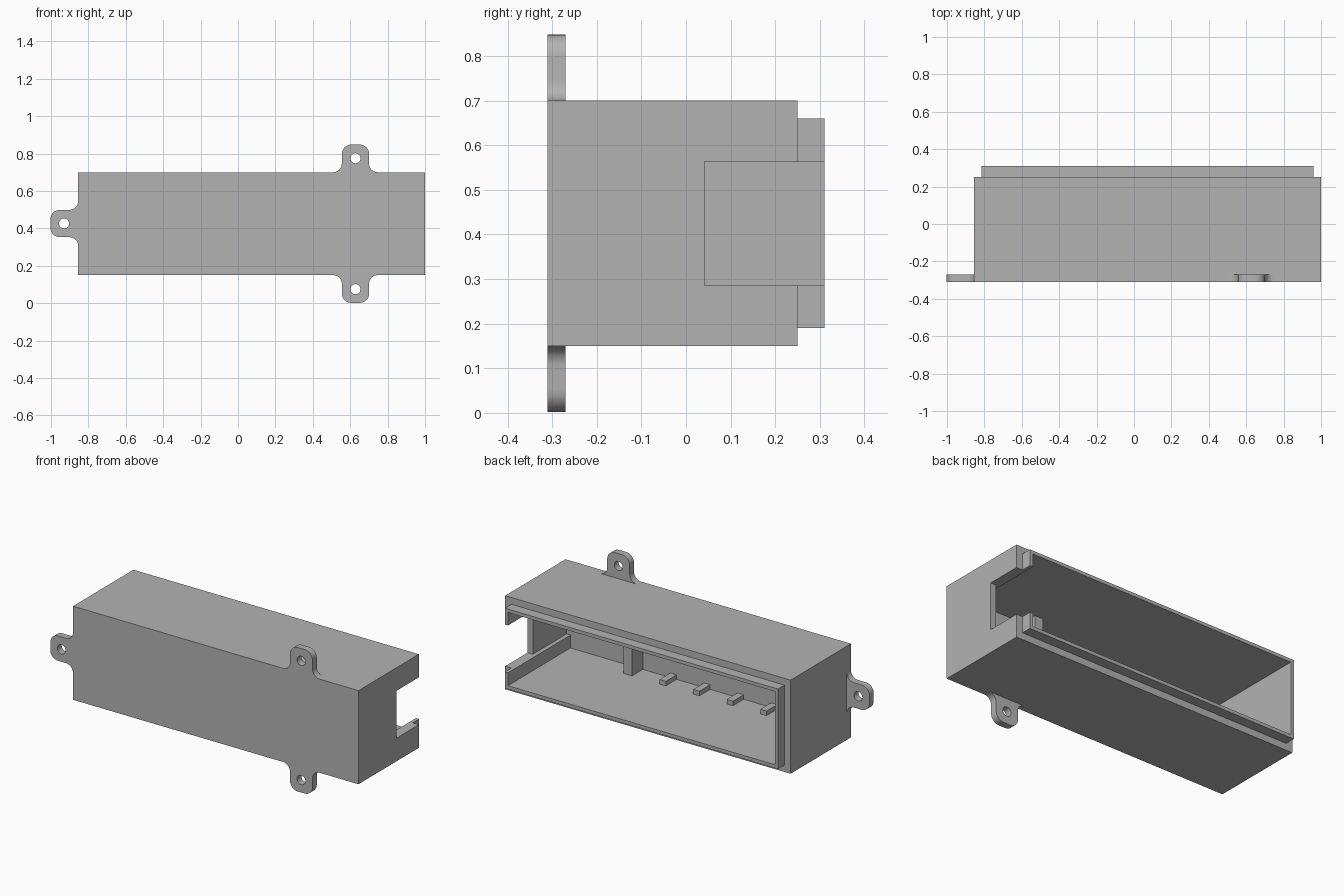
import bpy
import bmesh
from math import pi, cos, sin, radians
from mathutils import Vector

cube = bpy.data.objects.get("Cube")
if cube:
    bpy.data.objects.remove(cube, do_unlink=True)

grey = bpy.data.materials.new("plain grey")
grey.use_nodes = True
grey.diffuse_color = (0.45, 0.45, 0.45, 1)
grey.node_tree.nodes["Principled BSDF"].inputs["Base Color"].default_value = grey.diffuse_color


def box(name, x, y, z):
    """Axis-aligned box from (low, high) ranges."""
    bm = bmesh.new()
    bmesh.ops.create_cube(bm, size=1)
    for v in bm.verts:
        v.co = Vector(r[0] if c < 0 else r[1] for c, r in zip(v.co, (x, y, z)))
    mesh = bpy.data.meshes.new(name)
    bm.to_mesh(mesh)
    bm.free()
    mesh.materials.append(grey)
    obj = bpy.data.objects.new(name, mesh)
    bpy.context.collection.objects.link(obj)
    return obj


def activate(obj):
    bpy.ops.object.select_all(action='DESELECT')
    obj.select_set(True)
    bpy.context.view_layer.objects.active = obj


def combine(target, tool, operation):
    """Apply a boolean and discard the tool object."""
    mod = target.modifiers.new("cut", 'BOOLEAN')
    mod.operation = operation
    mod.solver = 'EXACT'
    mod.object = tool
    tool.hide_render = True
    activate(target)
    bpy.ops.object.modifier_apply(modifier=mod.name)
    bpy.data.objects.remove(tool, do_unlink=True)


def arc(cx, cy, r, start, end, steps=8):
    angles = [radians(start + (end - start) * i / steps) for i in range(steps + 1)]
    return [(cx + r * cos(a), cy + r * sin(a)) for a in angles]


# Open-backed housing with a stepped lip
FRONT, RIM = -0.31, 0.31
INNER = -0.27
FLOOR, CEILING = 0.21, 0.64
housing = box("housing", (-0.855, 1.0), (FRONT, 0.25), (0.15, 0.70))
combine(housing, box("lip", (-0.815, 0.96), (0.1, RIM), (0.19, 0.66)), 'UNION')
combine(housing, box("cavity", (-0.795, 0.94), (INNER, 0.5), (FLOOR, CEILING)), 'DIFFERENCE')

# Side recess and the connector window through the end wall
WINDOW = (0.286, 0.564)
combine(housing, box("recess", (0.9, 0.965), (INNER, 0.5), WINDOW), 'DIFFERENCE')
combine(housing, box("window", (0.9, 1.1), (0.042, 0.5), WINDOW), 'DIFFERENCE')

# Inner post and the row of support pegs
box("inner_post", (0.47, 0.525), (INNER, -0.17), (FLOOR, CEILING))
for i in range(5):
    x = 0.25 - 0.218 * i
    box(f"support_peg_{i + 1}", (x, x + 0.04), (INNER, -0.17), (FLOOR, FLOOR + 0.027))


# Mounting ears with filleted roots and a screw hole
def ear(name, location, turn):
    half, height, root, corner = 0.073, 0.148, 0.046, 0.05
    side = arc(-half - root, root, root, -90, 0)
    side += arc(corner - half, height - corner, corner, 180, 90)
    outline = side + [(-u, v) for u, v in reversed(side)]
    hole = arc(0, 0.075, 0.027, 0, 345, 23)
    curve = bpy.data.curves.new(name, 'CURVE')
    curve.dimensions = '2D'
    curve.fill_mode = 'BOTH'
    curve.extrude = 0.02
    for loop in (outline, hole):
        spline = curve.splines.new('POLY')
        spline.points.add(len(loop) - 1)
        for p, (u, v) in zip(spline.points, loop):
            p.co = (u, v, 0, 1)
        spline.use_cyclic_u = True
    curve.materials.append(grey)
    obj = bpy.data.objects.new(name, curve)
    obj.location = location
    obj.rotation_euler = (pi / 2, turn, 0)
    bpy.context.collection.objects.link(obj)
    activate(obj)
    bpy.ops.object.convert(target='MESH')
    bm = bmesh.new()
    bm.from_mesh(obj.data)
    bmesh.ops.remove_doubles(bm, verts=bm.verts, dist=0.0001)
    bmesh.ops.recalc_face_normals(bm, faces=bm.faces)
    bm.to_mesh(obj.data)
    bm.free()
    bpy.ops.object.shade_smooth_by_angle(angle=radians(35))


ear("top_ear", (0.628, -0.29, 0.70), 0)
ear("bottom_ear", (0.628, -0.29, 0.15), pi)
ear("end_ear", (-0.855, -0.29, 0.426), -pi / 2)
